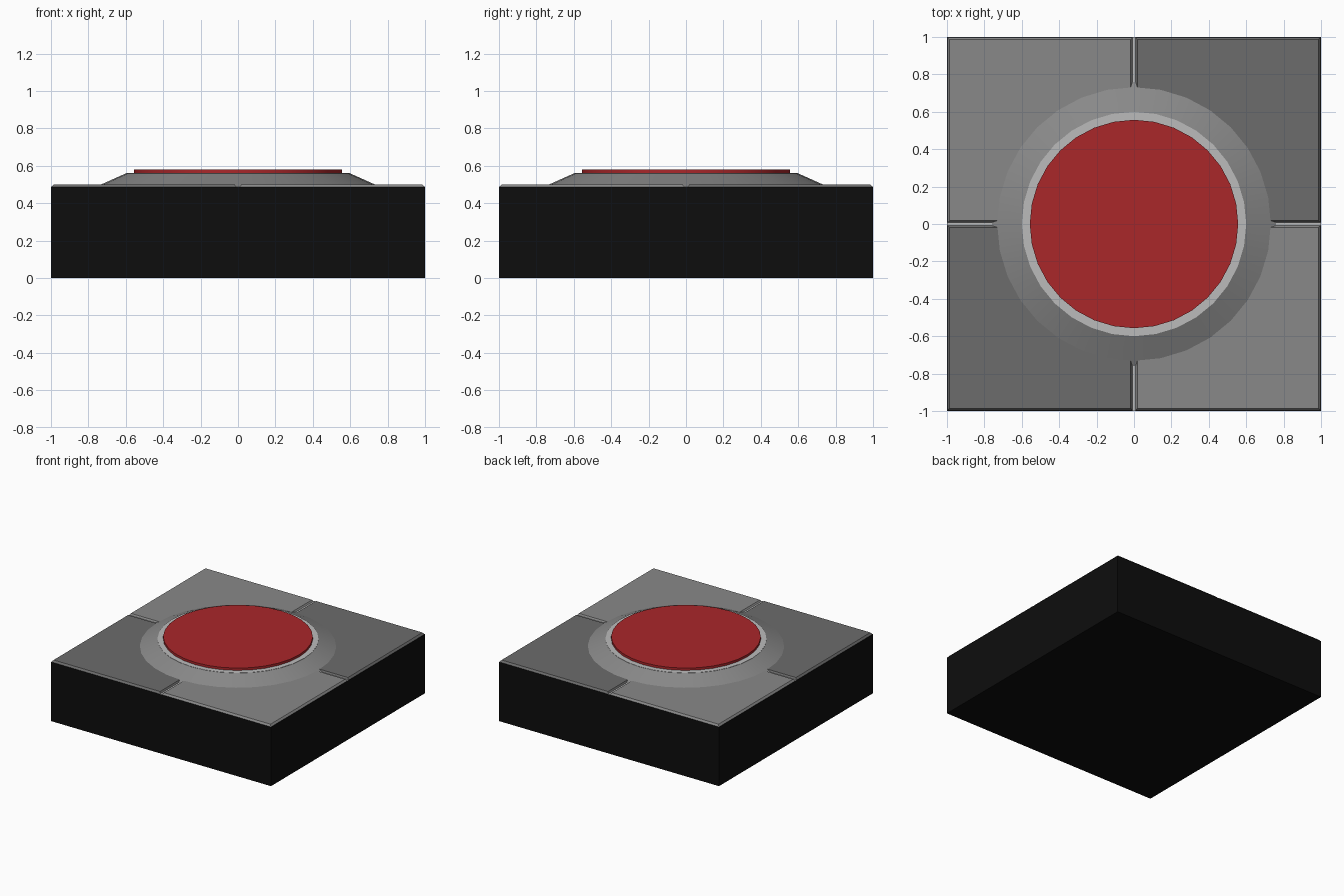
import bpy, bmesh, math

if "Cube" in bpy.data.objects:
    bpy.data.objects.remove(bpy.data.objects["Cube"])

SEGS = 32


def material(name, r, g, b):
    m = bpy.data.materials.new(name)
    m.diffuse_color = (r, g, b, 1)
    m.use_nodes = True
    m.node_tree.nodes["Principled BSDF"].inputs["Base Color"].default_value = m.diffuse_color
    return m


BLACK = material("black", 0.004, 0.004, 0.004)
LIGHT = material("light_grey", 0.50, 0.50, 0.50)
MID = material("mid_grey", 0.25, 0.25, 0.25)
DARK = material("dark_grey", 0.15, 0.15, 0.15)
RED = material("red", 0.40, 0.02, 0.023)


def finish(name, bm, mat):
    bmesh.ops.recalc_face_normals(bm, faces=bm.faces)
    mesh = bpy.data.meshes.new(name)
    bm.to_mesh(mesh)
    bm.free()
    mesh.materials.append(mat)
    ob = bpy.data.objects.new(name, mesh)
    bpy.context.collection.objects.link(ob)
    return ob


def slab(name, low, high, z0, z1, mat):
    """Four-sided block from a bottom and a top rectangle (x0, y0, x1, y1)."""
    bm = bmesh.new()
    rings = []
    for (x0, y0, x1, y1), z in ((low, z0), (high, z1)):
        rings.append([bm.verts.new((x, y, z)) for x, y in
                      ((x0, y0), (x1, y0), (x1, y1), (x0, y1))])
    a, b = rings
    bm.faces.new(a)
    bm.faces.new(b)
    for i in range(4):
        j = (i + 1) % 4
        bm.faces.new((a[i], a[j], b[j], b[i]))
    return finish(name, bm, mat)


def lathe(name, profile, mat, closed=False):
    """Turn a (radius, z) profile round the z axis, capping open ends."""
    bm = bmesh.new()
    rings = [[bm.verts.new((r * math.cos(k * math.tau / SEGS),
                            r * math.sin(k * math.tau / SEGS), z))
              for k in range(SEGS)] for r, z in profile]
    pairs = list(zip(rings, rings[1:]))
    if closed:
        pairs.append((rings[-1], rings[0]))
    else:
        bm.faces.new(rings[0])
        bm.faces.new(rings[-1])
    for a, b in pairs:
        for k in range(SEGS):
            j = (k + 1) % SEGS
            bm.faces.new((a[k], a[j], b[j], b[k]))
    ob = finish(name, bm, mat)
    bpy.ops.object.select_all(action='DESELECT')
    ob.select_set(True)
    bpy.context.view_layer.objects.active = ob
    bpy.ops.object.shade_smooth_by_angle(angle=math.radians(20))
    return ob


# Black base block
full = (-1, -1, 1, 1)
slab("base", full, full, 0, 0.485, BLACK)

# Four bevelled top tiles, alternating shade
for sx in (-1, 1):
    for sy in (-1, 1):
        def rect(inner, outer):
            xs = sorted((sx * inner, sx * outer))
            ys = sorted((sy * inner, sy * outer))
            return (xs[0], ys[0], xs[1], ys[1])
        slab("top_tile", rect(0.007, 0.998), rect(0.018, 0.986),
             0.485, 0.5, DARK if sx == sy else MID)

# Light strips in the bottom of the grooves
for r in ((-1, -0.008, 1, 0.008), (-0.008, -1, 0.008, 1)):
    slab("groove_strip", r, r, 0.484, 0.488, LIGHT)

# Sloping collar, light rim and red button
lathe("collar", [(0.765, 0.485), (0.60, 0.559)], MID)
lathe("rim", [(0.60, 0.558), (0.60, 0.561), (0.55, 0.561), (0.55, 0.558)], LIGHT, closed=True)
lathe("button", [(0.557, 0.55), (0.557, 0.58)], RED)
